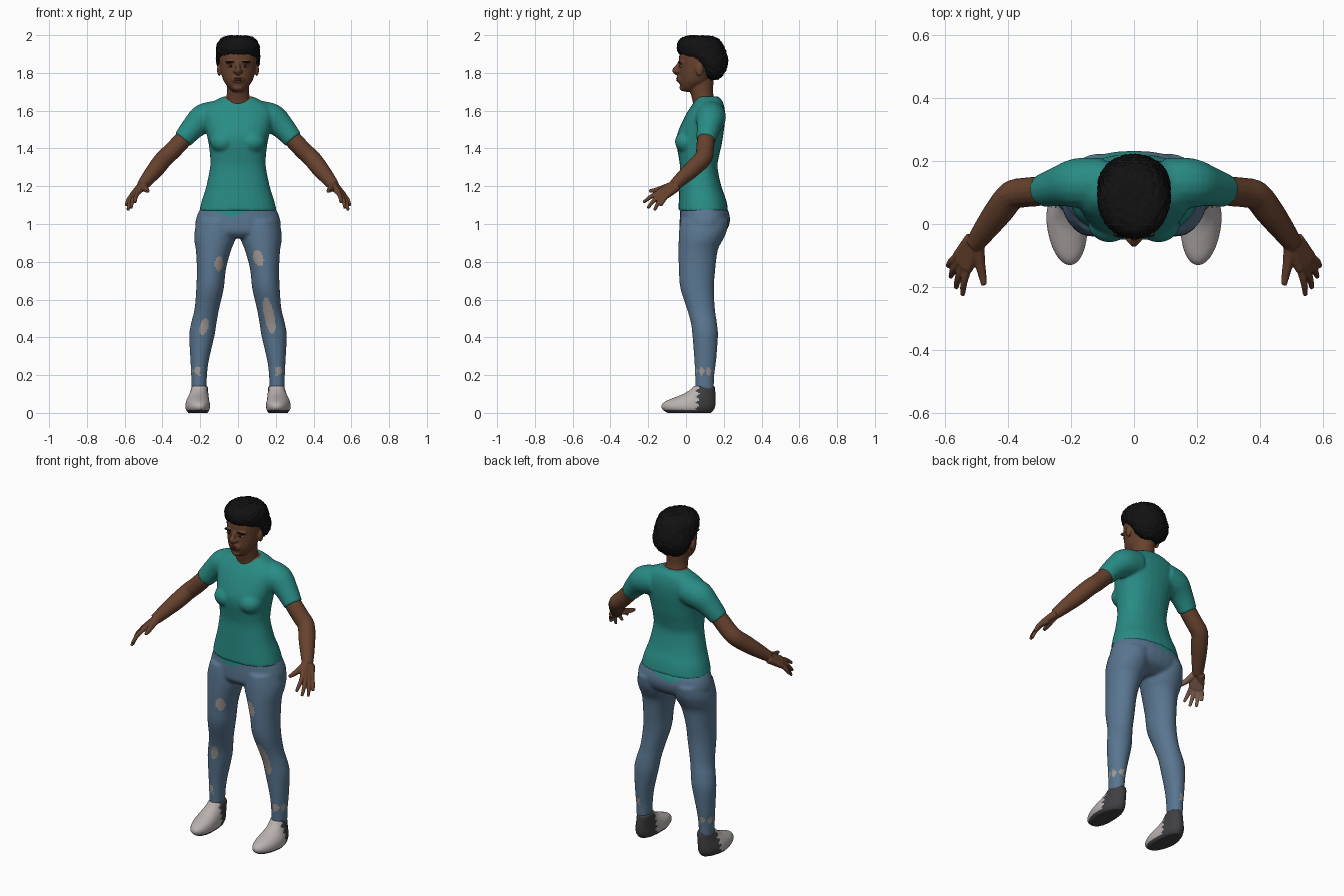
import bpy, bmesh, math, random
from mathutils import Vector, Matrix

if "Cube" in bpy.data.objects:
    bpy.data.objects.remove(bpy.data.objects["Cube"])
random.seed(4)


def material(name, r, g, b):
    m = bpy.data.materials.new(name)
    m.use_nodes = True
    m.diffuse_color = (r, g, b, 1)
    m.node_tree.nodes["Principled BSDF"].inputs["Base Color"].default_value = (r, g, b, 1)
    return m


SKIN = material("brown skin", .135, .054, .027)
PALM = material("light palm", .25, .135, .09)
LIPS = material("lips", .085, .03, .02)
HAIR = material("black hair", .006, .006, .006)
SHIRT = material("teal cloth", .022, .26, .235)
DENIM = material("blue denim", .1, .18, .28)
PATCH = material("worn patch", .36, .32, .30)
SHOE = material("light grey shoe", .48, .44, .43)
DARK = material("dark grey shoe", .05, .05, .054)
WHITE = material("eye white", .4, .36, .32)


def spline(rows, k=4):
    """Catmull-Rom interpolation of equal-length rows."""
    out = []
    for i in range(len(rows) - 1):
        a, b, c, d = rows[max(i - 1, 0)], rows[i], rows[i + 1], rows[min(i + 2, len(rows) - 1)]
        for j in range(k):
            t = j / k
            out.append([q + t / 2 * (r - p + t * (2 * p - 5 * q + 4 * r - s + t * (3 * (q - r) + s - p)))
                        for p, q, r, s in zip(a, b, c, d)])
    return out + [list(rows[-1])]


def loft(bm, rings):
    """Closed skin through rings of points."""
    vs = [[bm.verts.new(p) for p in ring] for ring in rings]
    n = len(vs[0])
    for a, b in zip(vs, vs[1:]):
        for i in range(n):
            bm.faces.new((a[i], a[(i + 1) % n], b[(i + 1) % n], b[i]))
    bm.faces.new(vs[0])
    bm.faces.new(vs[-1])


def ring(c, u, v, power=2, n=28):
    def bend(w):
        return math.copysign(abs(w) ** (2 / power), w)
    angles = [math.tau * i / n for i in range(n)]
    return [c + u * bend(math.cos(a)) + v * bend(math.sin(a)) for a in angles]


def column(bm, rows, side=1, power=2):
    """Horizontal sections: height, centre x, half width, front y, back y."""
    loft(bm, [ring(Vector((x * side, (f + b) / 2, z)), Vector((w, 0, 0)), Vector((0, (b - f) / 2, 0)), power)
              for z, x, w, f, b in spline(rows)])


def tube(bm, rows, side=1):
    """Round limb: x, y, z, radius."""
    rows = spline(rows)
    pts = [Vector((r[0] * side, r[1], r[2])) for r in rows]
    rings = []
    for i, p in enumerate(pts):
        t = (pts[min(i + 1, len(pts) - 1)] - pts[max(i - 1, 0)]).normalized()
        u = t.cross(Vector((0, 1, 0))).normalized()
        rings.append(ring(p, u * rows[i][3], t.cross(u) * rows[i][3], n=16))
    loft(bm, rings)


def ball(bm, centre, size):
    bmesh.ops.create_uvsphere(bm, u_segments=20, v_segments=12, radius=1,
                              matrix=Matrix.Translation(centre) @ Matrix.Diagonal((*size, 1)))


def finish(name, bm, mats, voxel=0, rounds=4, rule=None):
    """Make the object, fuse its overlapping pieces, then colour faces by rule."""
    bmesh.ops.recalc_face_normals(bm, faces=bm.faces)
    me = bpy.data.meshes.new(name)
    bm.to_mesh(me)
    bm.free()
    ob = bpy.data.objects.new(name, me)
    bpy.context.scene.collection.objects.link(ob)
    if voxel:
        mod = ob.modifiers.new("fuse", 'REMESH')
        mod.mode, mod.voxel_size = 'VOXEL', voxel
        mod = ob.modifiers.new("soften", 'SMOOTH')
        mod.factor, mod.iterations = .5, rounds
        dg = bpy.context.evaluated_depsgraph_get()
        fused = bpy.data.meshes.new_from_object(ob.evaluated_get(dg))
        ob.modifiers.clear()
        ob.data = me = fused
    me.materials.clear()
    for m in mats:
        me.materials.append(m)
    for p in me.polygons:
        p.use_smooth = True
        p.material_index = rule(p.center, p.normal) if rule else 0
    return ob


# Shirt: torso, bust and sleeves, with a skin-coloured neckline
bm = bmesh.new()
column(bm, [(1.07, 0, .205, -.04, .224), (1.13, 0, .19, -.038, .212), (1.2, 0, .168, -.035, .187),
            (1.3, 0, .148, -.032, .167), (1.36, 0, .148, -.04, .175), (1.42, 0, .155, -.05, .189),
            (1.47, 0, .165, -.048, .197), (1.53, 0, .18, -.025, .205), (1.59, 0, .19, .005, .207),
            (1.63, 0, .165, .032, .2), (1.655, 0, .12, .048, .19), (1.675, 0, .078, .06, .172)], power=2.3)
for s in (1, -1):
    ball(bm, (.078 * s, .005, 1.435), (.07, .064, .06))
    tube(bm, [(.1, .13, 1.575, .08), (.18, .13, 1.557, .08), (.238, .12, 1.51, .064), (.294, .105, 1.445, .052)], s)


def shirt_rule(c, n):
    return int(c.z > 1.6 and (c.x / .074) ** 2 + ((c.y - .095) / .058) ** 2 < 1)


finish("shirt", bm, [SHIRT, SKIN], .008, 5, shirt_rule)

# Trousers: hips and legs, with worn patches and the dipping shirt hem
bm = bmesh.new()
column(bm, [(1.11, 0, .185, -.028, .205), (1.05, 0, .215, -.032, .23), (1.0, 0, .226, -.034, .23),
            (.955, 0, .215, -.03, .205), (.925, 0, .15, 0, .15)], power=2.2)
for s in (1, -1):
    column(bm, [(1.02, .115, .1, -.03, .225), (.96, .119, .111, -.037, .215), (.91, .124, .107, -.039, .192),
                (.86, .13, .093, -.04, .168), (.76, .141, .077, -.038, .155), (.66, .148, .073, -.03, .148),
                (.55, .165, .065, .005, .153), (.48, .18, .067, .025, .163), (.41, .191, .067, .034, .169),
                (.28, .203, .049, .044, .16), (.2, .206, .042, .048, .15), (.12, .207, .039, .05, .147)], s)

worn = [(-.1, .79, .022, .04, 0), (.108, .82, .027, .042, .2),
        (.165, .515, .028, .095, .2), (-.18, .455, .022, .046, -.2)]


def denim_rule(c, n):
    if c.z > 1.035 + abs(c.x + .04) * .35:
        return 2
    if n.y < .1:
        for x, z, w, h, lean in worn:
            if ((c.x - x + (c.z - z) * lean) / w) ** 2 + ((c.z - z) / h) ** 2 < 1:
                return 1
    frayed = abs(c.z - .222) < .012 + .012 * math.sin(c.y * 170) and abs(c.x) > .2
    return int(frayed)


finish("trousers", bm, [DENIM, PATCH, SHIRT], .008, 4, denim_rule)

# Arms and hands
bm = bmesh.new()
fingers = [((.529, -.145, 1.168), (.545, -.226, 1.114)), ((.543, -.136, 1.158), (.566, -.203, 1.084)),
           ((.556, -.122, 1.15), (.583, -.168, 1.072)), ((.564, -.104, 1.148), (.592, -.134, 1.096))]
for s in (1, -1):
    tube(bm, [(.24, .12, 1.505, .044), (.3, .105, 1.438, .047), (.35, .1, 1.385, .047), (.39, .09, 1.348, .047),
              (.43, .04, 1.298, .046), (.475, -.02, 1.243, .038), (.507, -.065, 1.203, .03)], s)
    for i, (knuckle, tip) in enumerate(fingers):
        wrist = (.498 + i * .006, -.065 + i * .006, 1.208 - i * .004)
        tube(bm, [(*wrist, .023), (*knuckle, .0155)], s)
        mid = [(a + b) / 2 for a, b in zip(knuckle, tip)]
        tube(bm, [(*knuckle, .0125), (mid[0] + .004, mid[1], mid[2] + .004, .0115), (*tip, .008)], s)
    tube(bm, [(.497, -.075, 1.203, .022), (.49, -.125, 1.188, .017), (.482, -.165, 1.178, .013),
              (.477, -.195, 1.174, .009)], s)


def palm_rule(c, n):
    inward = Vector((-math.copysign(.67, c.x), .2, -.72))
    return int(c.y < -.075 and n.dot(inward) > .45)


finish("arms", bm, [SKIN, PALM], .004, 3, palm_rule)

# Head, neck, nose and ears
bm = bmesh.new()
column(bm, [(1.7, 0, .026, -.005, .06), (1.72, 0, .048, -.026, .075), (1.75, 0, .072, -.036, .12),
            (1.78, 0, .084, -.037, .14), (1.82, 0, .094, -.037, .17), (1.86, 0, .099, -.037, .18),
            (1.9, 0, .099, -.034, .18), (1.95, 0, .085, -.01, .16)])
column(bm, [(1.6, 0, .08, .04, .165), (1.65, 0, .065, .035, .153), (1.7, 0, .059, .022, .143),
            (1.76, 0, .06, .01, .146), (1.8, 0, .058, .02, .14)])
tube(bm, [(0, -.032, 1.855, .011), (0, -.045, 1.832, .012), (0, -.058, 1.812, .0155), (0, -.04, 1.795, .012)])
ball(bm, (0, -.03, 1.766), (.036, .02, .022))
ball(bm, (0, -.01, 1.722), (.03, .025, .02))
for s in (1, -1):
    ball(bm, (.014 * s, -.048, 1.808), (.012, .013, .01))
    ball(bm, (.038 * s, -.026, 1.857), (.032, .015, .009))
    ball(bm, (.1 * s, .072, 1.815), (.011, .02, .032))
finish("head", bm, [SKIN], .005, 3)

# Face details
bm_brow, bm_eye, bm_iris, bm_lips = (bmesh.new() for _ in range(4))
for s in (1, -1):
    ball(bm_brow, (.042 * s, -.035, 1.858), (.024, .008, .005))
    ball(bm_eye, (.039 * s, -.027, 1.835), (.017, .008, .006))
    ball(bm_iris, (.038 * s, -.032, 1.836), (.008, .0055, .006))
ball(bm_lips, (0, -.044, 1.772), (.024, .008, .005))
ball(bm_lips, (0, -.043, 1.762), (.021, .009, .006))
finish("eyebrows", bm_brow, [HAIR])
finish("eyes", bm_eye, [WHITE])
finish("irises", bm_iris, [HAIR])
finish("lips", bm_lips, [LIPS])

# Cropped hair with a rough surface
bm = bmesh.new()
column(bm, [(1.995, 0, .05, .01, .13), (1.983, 0, .086, -.025, .165), (1.95, 0, .11, -.045, .196),
            (1.905, 0, .115, -.038, .214), (1.87, 0, .114, .01, .221), (1.83, 0, .108, .058, .217),
            (1.79, 0, .086, .085, .195), (1.765, 0, .05, .115, .17)])
hair = finish("hair", bm, [HAIR], .008, 2)
for v in hair.data.vertices:
    v.co += v.normal * random.uniform(-.003, .005)

# Shoes: pale uppers with dark heels and soles
bm = bmesh.new()
for s in (1, -1):
    column(bm, [(0, .213, .052, -.1, .135), (.02, .215, .063, -.127, .15), (.04, .215, .065, -.131, .156),
                (.06, .214, .062, -.112, .157), (.08, .212, .056, -.065, .157), (.1, .21, .05, -.015, .156),
                (.125, .208, .045, .025, .155), (.143, .207, .042, .04, .152)], s)
for v in bm.verts:
    v.co.x -= math.copysign((v.co.y - .03) * .07, v.co.x)


def shoe_rule(c, n):
    return int(c.y > .062 + .01 * math.sin(c.z * 200) or c.z < .016)


finish("shoes", bm, [SHOE, DARK], .006, 3, shoe_rule)
